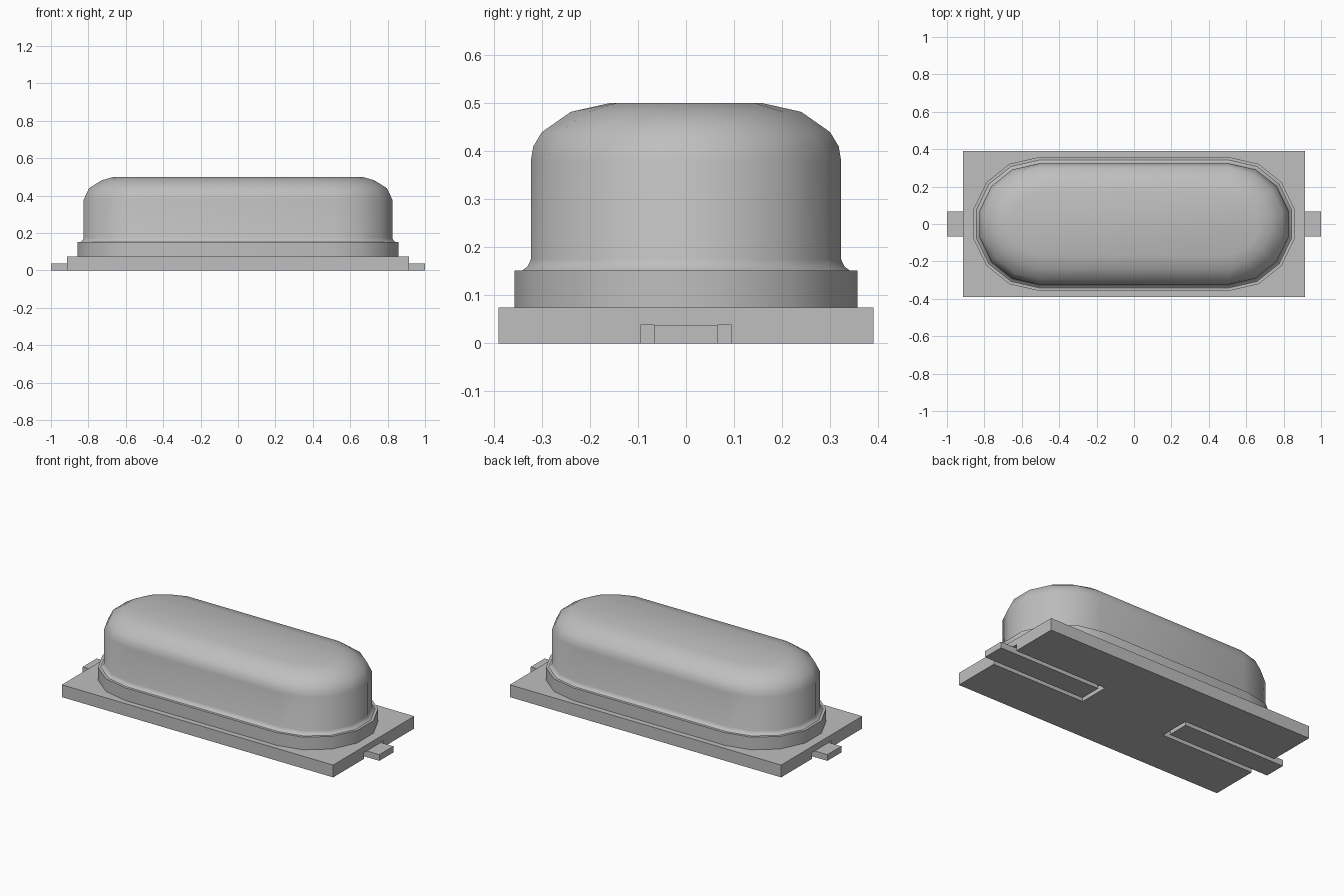
import bpy, bmesh, math
from mathutils import Matrix, Vector

if "Cube" in bpy.data.objects:
    bpy.data.objects.remove(bpy.data.objects["Cube"], do_unlink=True)

GREY = (0.52, 0.52, 0.52, 1)
metal = bpy.data.materials.new("plain grey")
metal.use_nodes = True
metal.diffuse_color = GREY
metal.node_tree.nodes["Principled BSDF"].inputs["Base Color"].default_value = GREY

END_X = 0.51      # centre of the rounded ends
SEGMENTS = 7      # facets per rounded end


def finish(name, bm):
    bmesh.ops.recalc_face_normals(bm, faces=bm.faces)
    mesh = bpy.data.meshes.new(name)
    bm.to_mesh(mesh)
    bm.free()
    mesh.materials.append(metal)
    ob = bpy.data.objects.new(name, mesh)
    bpy.context.collection.objects.link(ob)
    return ob


def box(name, lo, hi):
    lo, hi = Vector(lo), Vector(hi)
    bm = bmesh.new()
    bmesh.ops.create_cube(bm, size=1, matrix=Matrix.Translation((lo + hi) / 2)
                          @ Matrix.Diagonal((*(hi - lo), 1)))
    return finish(name, bm)


def stadium(side, end, z):
    """Outline with straight long sides and faceted round ends."""
    pts = []
    for s in (1, -1):
        for i in range(SEGMENTS + 1):
            a = math.pi * (i / SEGMENTS - 0.5)
            r = side if i in (0, SEGMENTS) else end
            pts.append((s * (END_X + r * math.cos(a)), s * r * math.sin(a), z))
    return pts


def loft(name, rings):
    """Skin a stack of (side radius, end radius, height) outlines."""
    bm = bmesh.new()
    loops = [[bm.verts.new(p) for p in stadium(*r)] for r in rings]
    n = len(loops[0])
    for a, b in zip(loops, loops[1:]):
        for i in range(n):
            j = (i + 1) % n
            bm.faces.new((a[i], a[j], b[j], b[i]))
    bm.faces.new(loops[0][::-1])
    bm.faces.new(loops[-1])
    ob = finish(name, bm)
    bpy.ops.object.select_all(action='DESELECT')
    ob.select_set(True)
    bpy.context.view_layer.objects.active = ob
    bpy.ops.object.shade_smooth_by_angle(angle=math.radians(32))
    return ob


# Base plate with two slots underneath, a flat lead lying in each
base = box("base_plate", (-0.915, -0.39, 0), (0.915, 0.39, 0.075))
for side, s in (("left", 1), ("right", -1)):
    xs = sorted((s * 0.285, s * 1.1))
    cutter = box(side + "_slot_cutter", (xs[0], -0.095, -0.1), (xs[1], 0.095, 0.038))
    cutter.hide_render = True
    cutter.hide_viewport = True
    slot = base.modifiers.new(side + " slot", 'BOOLEAN')
    slot.operation = 'DIFFERENCE'
    slot.solver = 'EXACT'
    slot.object = cutter
    xs = sorted((s * 0.31, s * 1.0))
    box(side + "_lead", (xs[0], -0.067, 0), (xs[1], 0.067, 0.038))

# Welded rim around the foot of the can
loft("can_flange", [(0.357, 0.357, 0.075), (0.357, 0.357, 0.152)])

# Can with a flared foot and a rounded top
loft("can_body", [
    (0.341, 0.341, 0.152), (0.33, 0.33, 0.16), (0.323, 0.323, 0.175),
    (0.323, 0.323, 0.38), (0.318, 0.308, 0.41), (0.3, 0.293, 0.44),
    (0.24, 0.225, 0.482), (0.16, 0.16, 0.5)])
